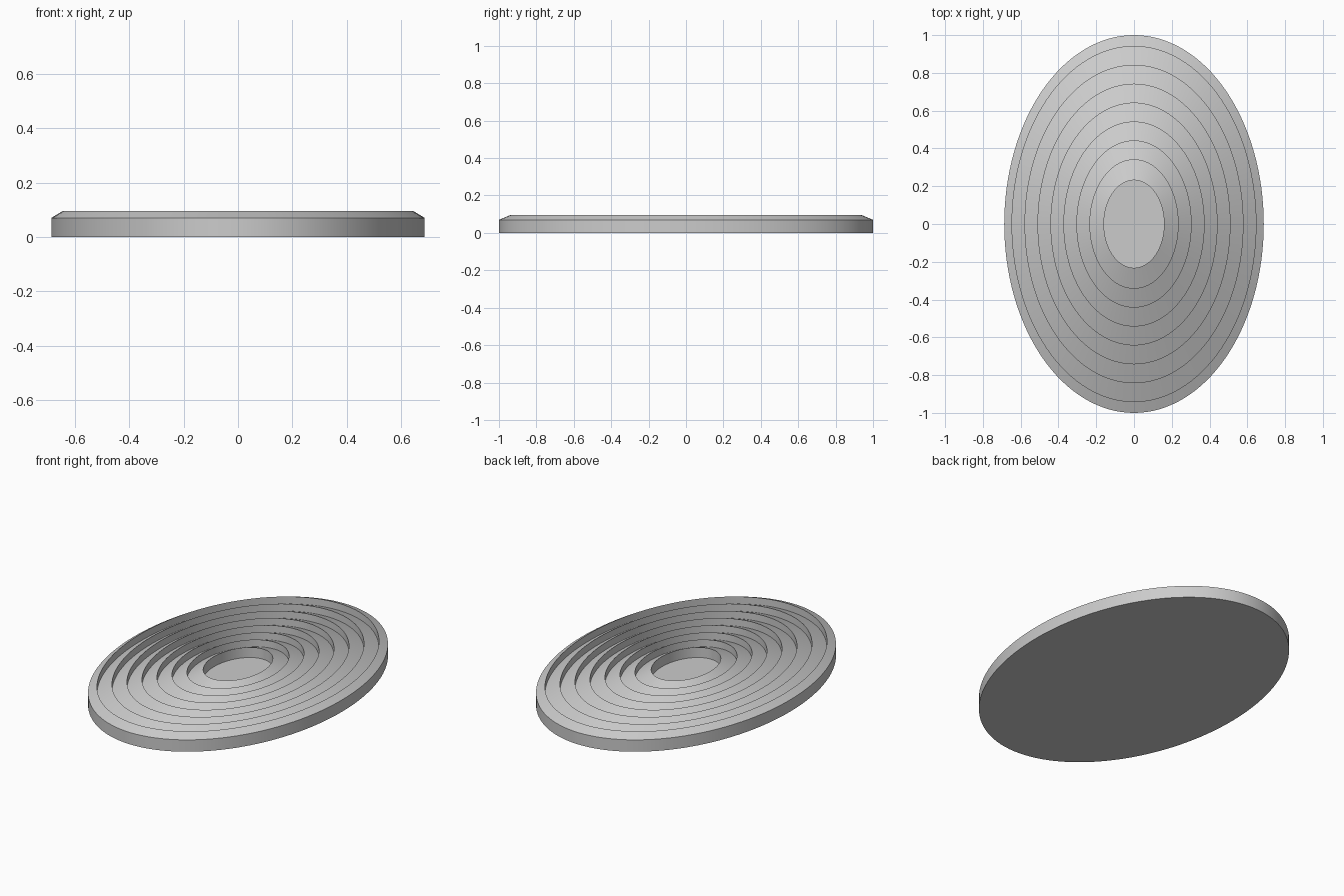
import bpy, bmesh, math

if "Cube" in bpy.data.objects:
    bpy.data.objects.remove(bpy.data.objects["Cube"])

SIDES = 128
RX = 0.687          # width of the ellipse relative to its length
CREST, TROUGH, FLOOR = 0.095, 0.053, 0.035

# Half profile: flat centre, sawtooth rings, bevelled rim, straight wall
profile = [(0.232, 0.0 + FLOOR)]
radii = [0.232, 0.34, 0.44, 0.54, 0.64, 0.74, 0.84, 0.94]
for inner, outer in zip(radii, radii[1:]):
    profile += [(inner, CREST), (outer, TROUGH)]
profile += [(0.94, CREST), (1.0, 0.07), (1.0, 0.0)]

# Sweep the profile around an ellipse
bm = bmesh.new()
loops = []
for r, z in profile:
    loops.append([bm.verts.new((RX * r * math.cos(2 * math.pi * i / SIDES),
                                r * math.sin(2 * math.pi * i / SIDES), z))
                  for i in range(SIDES)])
for a, b in zip(loops, loops[1:]):
    for i in range(SIDES):
        j = (i + 1) % SIDES
        bm.faces.new((a[i], b[i], b[j], a[j]))

# Flat centre disc and flat underside
bm.faces.new(loops[0])
bm.faces.new(loops[-1][::-1])
bmesh.ops.recalc_face_normals(bm, faces=bm.faces)

mesh = bpy.data.meshes.new("ringed_lens")
bm.to_mesh(mesh)
bm.free()
lens = bpy.data.objects.new("ringed_lens", mesh)
bpy.context.collection.objects.link(lens)
bpy.context.view_layer.objects.active = lens
lens.select_set(True)
bpy.ops.object.shade_smooth_by_angle(angle=math.radians(15))
